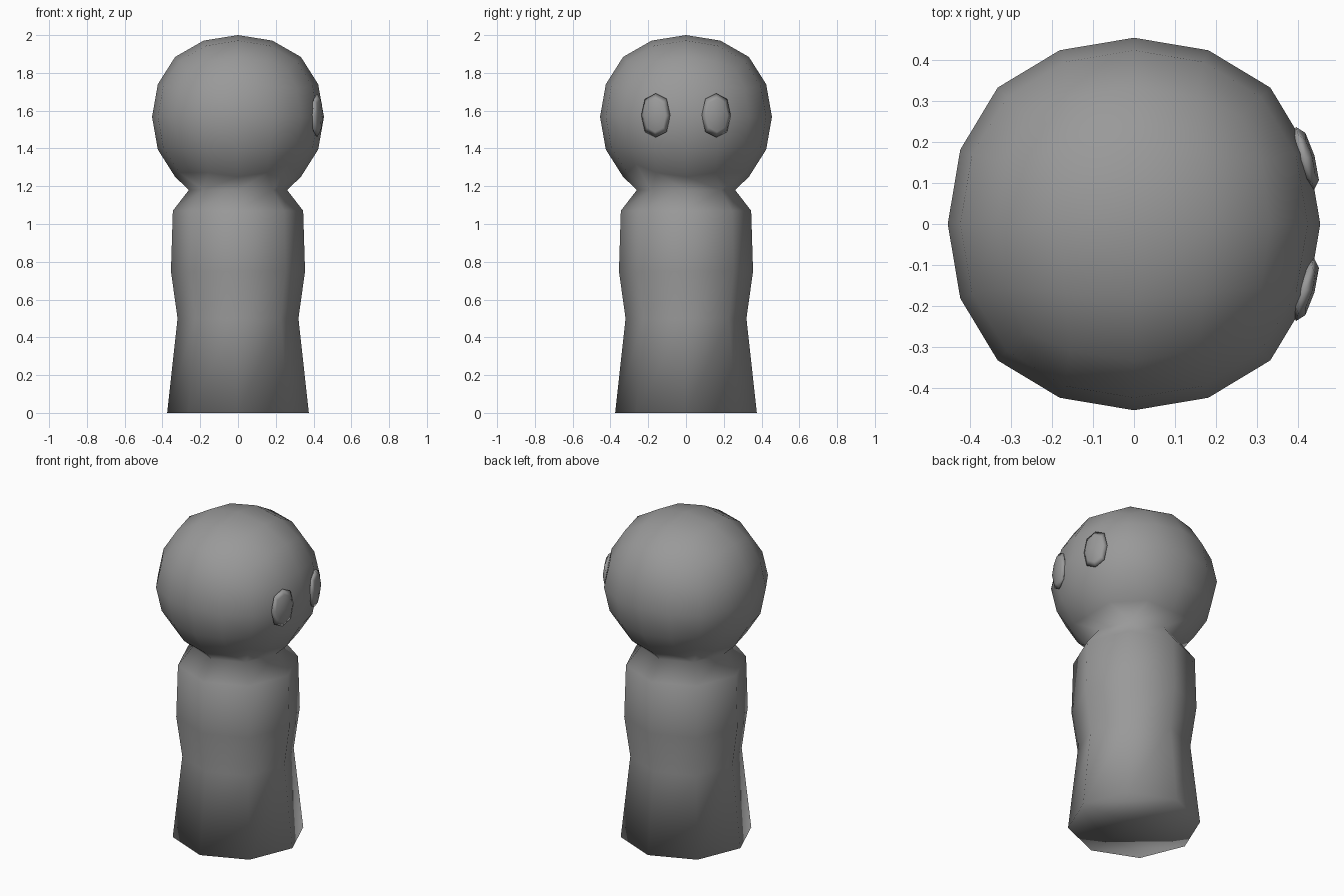
import bpy, bmesh, math
from mathutils import Vector

cube = bpy.data.objects.get("Cube")
if cube:
    bpy.data.objects.remove(cube, do_unlink=True)

grey = bpy.data.materials.new("plain_grey")
grey.use_nodes = True
COLOUR = (0.32, 0.32, 0.32, 1)
grey.diffuse_color = COLOUR
grey.node_tree.nodes["Principled BSDF"].inputs["Base Color"].default_value = COLOUR


def rounded_box(name, half, levels):
    """Box rounded by subdivision, returned with the rounding applied."""
    mesh = bpy.data.meshes.new(name)
    bm = bmesh.new()
    bmesh.ops.create_cube(bm, size=2)
    bmesh.ops.scale(bm, vec=half, verts=bm.verts)
    bm.to_mesh(mesh)
    bm.free()
    obj = bpy.data.objects.new(name, mesh)
    bpy.context.collection.objects.link(obj)
    mod = obj.modifiers.new("round", 'SUBSURF')
    mod.levels = mod.render_levels = levels
    mod.use_limit_surface = False
    deps = bpy.context.evaluated_depsgraph_get()
    smooth = bpy.data.meshes.new_from_object(obj.evaluated_get(deps))
    obj.modifiers.clear()
    obj.data = smooth
    smooth.materials.clear()
    smooth.materials.append(grey)
    smooth.polygons.foreach_set("use_smooth", [True] * len(smooth.polygons))
    return obj


# Head, with the body drawn down from its underside as one smooth skin
figure = rounded_box("head_and_body", (0.518, 0.518, 0.493), 2)
bm = bmesh.new()
bm.from_mesh(figure.data)
bmesh.ops.translate(bm, verts=bm.verts, vec=(0, 0, 1.567))
base = sorted(bm.faces, key=lambda f: f.calc_center_median().z)[:4]


def place_ring(radius, z):
    """Set the base patch to a flat octagon."""
    for v in {v for f in base for v in f.verts}:
        if Vector((v.co.x, v.co.y)).length < 0.05:
            v.co = (0, 0, z)
        else:
            a = round(math.atan2(v.co.y, v.co.x) / (math.pi / 4)) * math.pi / 4
            v.co = (radius * math.cos(a), radius * math.sin(a), z)


place_ring(0.26, 1.18)
for radius, z in [(0.345, 1.07), (0.355, 0.75), (0.32, 0.5), (0.375, 0)]:
    bmesh.ops.inset_region(bm, faces=base, thickness=0.01, use_even_offset=True)
    place_ring(radius, z)
bmesh.ops.recalc_face_normals(bm, faces=bm.faces)
for f in bm.faces:
    f.smooth = True
bm.to_mesh(figure.data)
bm.free()

# Eyes, flattened and tangent to the head on the +x side
for name, side in (("left_eye", 1), ("right_eye", -1)):
    eye = rounded_box(name, (0.024, 0.08, 0.116), 1)
    eye.location = (0.418, 0.16 * side, 1.575)
    eye.rotation_euler.z = math.radians(16) * side
